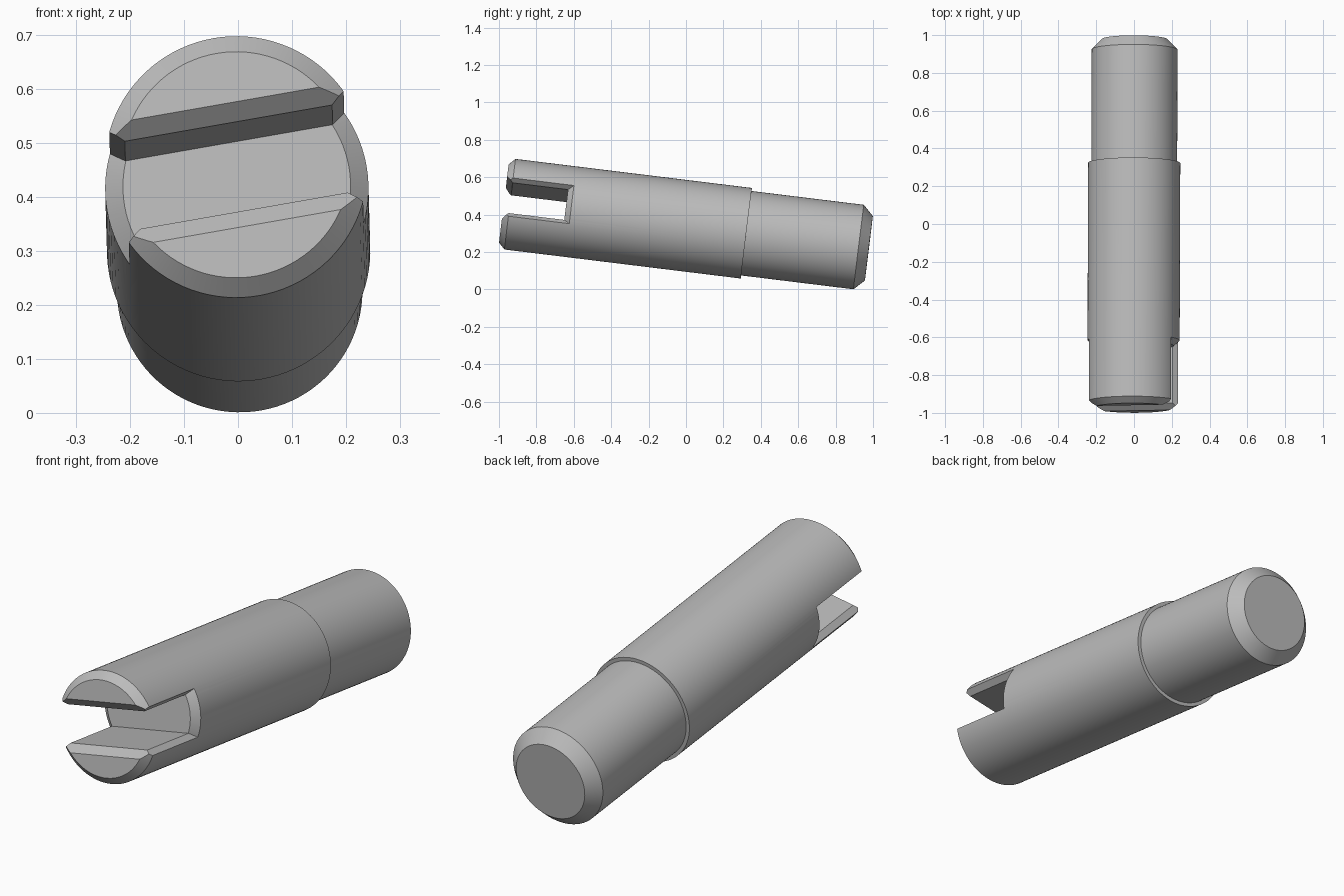
import bpy, bmesh
from math import radians, cos, sin, tau
from mathutils import Matrix

cube = bpy.data.objects.get("Cube")
if cube:
    bpy.data.objects.remove(cube, do_unlink=True)

SEGMENTS = 96
HALF_LENGTH = 0.983
BODY_R, STEM_R = 0.244, 0.2275
CHAMFER = 0.033
INNER_R = BODY_R - CHAMFER
SLOT_HALF = 0.083
SLOT_DEPTH = 0.332


def make_object(name, bm):
    bmesh.ops.recalc_face_normals(bm, faces=bm.faces)
    mesh = bpy.data.meshes.new(name)
    bm.to_mesh(mesh)
    bm.free()
    obj = bpy.data.objects.new(name, mesh)
    bpy.context.collection.objects.link(obj)
    return obj


def lathe(name, profile):
    """Closed solid turned about the Y axis from (y, radius) pairs."""
    bm = bmesh.new()
    rings = []
    for y, r in profile:
        rings.append([bm.verts.new((r * cos(tau * i / SEGMENTS), y, r * sin(tau * i / SEGMENTS)))
                      for i in range(SEGMENTS)])
    for a, b in zip(rings, rings[1:]):
        for i in range(SEGMENTS):
            j = (i + 1) % SEGMENTS
            bm.faces.new((a[i], a[j], b[j], b[i]))
    bm.faces.new(rings[0])
    bm.faces.new(rings[-1])
    return make_object(name, bm)


def prism(name, points, offset):
    """Solid made by pushing a flat outline along a vector."""
    bm = bmesh.new()
    face = bm.faces.new([bm.verts.new(p) for p in points])
    moved = bmesh.ops.extrude_face_region(bm, geom=[face], use_keep_orig=True)["geom"]
    bmesh.ops.translate(bm, vec=offset, verts=[v for v in moved if isinstance(v, bmesh.types.BMVert)])
    return make_object(name, bm)


def subtract(target, cutter):
    mod = target.modifiers.new("cut", 'BOOLEAN')
    mod.operation, mod.solver, mod.object = 'DIFFERENCE', 'EXACT', cutter
    bpy.context.view_layer.update()
    bpy.context.view_layer.objects.active = target
    bpy.ops.object.modifier_apply(modifier=mod.name)
    bpy.data.objects.remove(cutter, do_unlink=True)


# Steel material
steel = bpy.data.materials.new("plain_grey")
steel.use_nodes = True
colour = (0.5, 0.5, 0.5, 1)
steel.diffuse_color = colour
steel.node_tree.nodes["Principled BSDF"].inputs["Base Color"].default_value = colour

# Stepped, chamfered shaft
length = 2 * HALF_LENGTH
shoulder = 1.306
shaft = lathe("slotted_shaft", [
    (0, INNER_R), (CHAMFER, BODY_R), (shoulder, BODY_R), (shoulder, STEM_R),
    (length - 0.055, STEM_R), (length, 0.174)])
shaft.data.materials.append(steel)

# Slot cutter, flared at the sides to chamfer the jaw edges
w, flare = 0.195, 0.315
side = [(-w, SLOT_HALF), (-flare, 0.184), (-flare, -0.184), (-w, -SLOT_HALF)]
outline = side + [(-x, -z) for x, z in side]
slot = prism("slot_cutter", [(x, -0.1, z) for x, z in outline], (0, 0.55, 0))

# Conical plug that chamfers the rim of the slot floor
subtract(slot, lathe("floor_plug", [(SLOT_DEPTH, INNER_R), (SLOT_DEPTH + 0.17, INNER_R + 0.195)]))
subtract(shaft, slot)

# Wedge that chamfers the slot mouth
near, far = -0.05, CHAMFER + 0.01
top = SLOT_HALF + CHAMFER
mouth = [(near, near - top), (far, far - top), (far, top - far), (near, top - near)]
subtract(shaft, prism("mouth_cutter", [(-0.4, y, z) for y, z in mouth], (0.8, 0, 0)))

# Smooth round sides with sharp edges
bpy.ops.object.select_all(action='DESELECT')
shaft.select_set(True)
bpy.context.view_layer.objects.active = shaft
bpy.ops.object.shade_smooth_by_angle(angle=radians(25))

# Tilt the shaft and roll its slot
shaft.data.transform(Matrix.Translation((0, -HALF_LENGTH, 0)))
shaft.matrix_world = (Matrix.Translation((0, 0.002, 0.34))
                      @ Matrix.Rotation(radians(-0.2), 4, 'Z')
                      @ Matrix.Rotation(radians(-7), 4, 'X')
                      @ Matrix.Rotation(radians(-10), 4, 'Y'))
